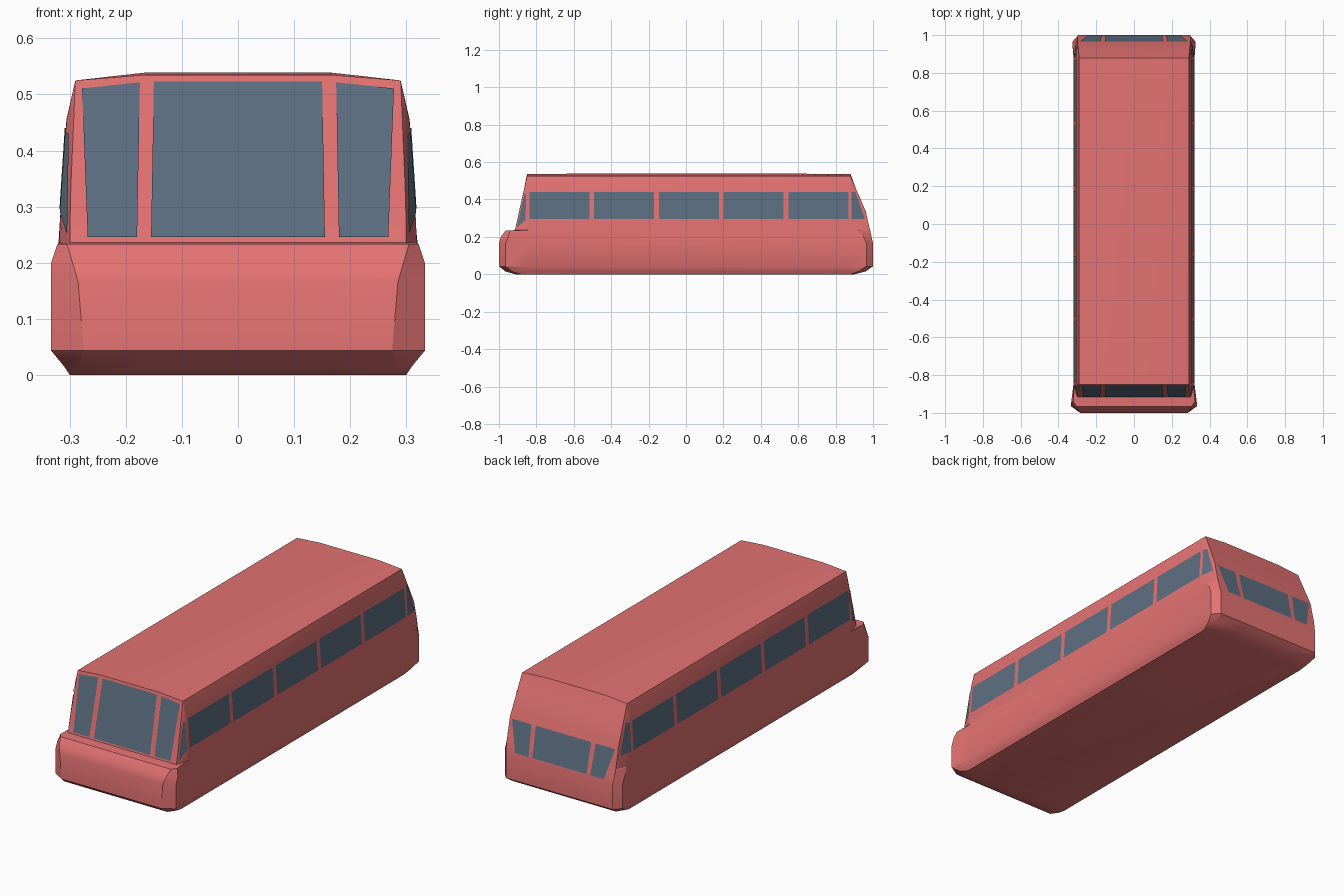
import bpy
import bmesh
import math
from mathutils import Vector

cube = bpy.data.objects.get("Cube")
if cube:
    bpy.data.objects.remove(cube, do_unlink=True)


def make_material(name, colour):
    material = bpy.data.materials.new(name)
    material.use_nodes = True
    material.diffuse_color = (*colour, 1)
    shader = material.node_tree.nodes["Principled BSDF"]
    shader.inputs["Base Color"].default_value = (*colour, 1)
    shader.inputs["Roughness"].default_value = 0.7
    return material


coral_red = make_material("coral_red_paint", (0.78, 0.17, 0.17))
blue_grey = make_material("blue_grey_glass", (0.11, 0.16, 0.22))


def add_object(name, bm, material):
    mesh = bpy.data.meshes.new(name)
    bm.to_mesh(mesh)
    bm.free()
    mesh.materials.append(material)
    obj = bpy.data.objects.new(name, mesh)
    bpy.context.collection.objects.link(obj)
    return obj


# Body levels: height, front edge, front corner, side width, rear corner, rear edge
LEVELS = [
    (0.0, (0.27, -0.91), (0.30, -0.88), 0.30, (0.30, 0.88), (0.27, 0.90)),
    (0.015, (0.285, -0.965), (0.31, -0.93), 0.308, (0.31, 0.92), (0.285, 0.96)),
    (0.043, (0.275, -1), (0.333, -0.965), 0.32, (0.326, 0.965), (0.295, 1)),
    (0.165, (0.285, -1), (0.333, -0.965), 0.32, (0.326, 0.965), (0.295, 1)),
    (0.2, (0.295, -0.99), (0.333, -0.95), 0.32, (0.326, 0.95), (0.298, 0.992)),
    (0.233, (0.305, -0.965), (0.322, -0.94), 0.319, (0.321, 0.93), (0.30, 0.985)),
    (0.236, (0.30, -0.915), (0.316, -0.865), 0.319, (0.32, 0.92), (0.30, 0.984)),
    (0.3, (0.299, -0.90), (0.314, -0.856), 0.316, (0.314, 0.89), (0.30, 0.969)),
    (0.335, (0.298, -0.893), (0.312, -0.855), 0.314, (0.312, 0.89), (0.299, 0.962)),
    (0.455, (0.293, -0.866), (0.305, -0.852), 0.306, (0.304, 0.885), (0.293, 0.91)),
    (0.525, (0.29, -0.85), (0.29, -0.848), 0.29, (0.29, 0.878), (0.29, 0.88)),
]
INNER = 0.165        # where the front, rear and roof panels change direction
CROWN = 0.535        # height of the middle roof panel


def level_ring(bm, level):
    z, front, front_corner, width, rear_corner, rear = level
    inner_z = CROWN if level is LEVELS[-1] else z
    half = [(INNER, front[1], inner_z), (*front, z), (*front_corner, z),
            (width, -0.845, z), (width, 0.875, z),
            (*rear_corner, z), (*rear, z), (INNER, rear[1], inner_z)]
    other = [(-x, y, h) for x, y, h in reversed(half)]
    return [bm.verts.new(point) for point in half + other]


def build_body():
    bm = bmesh.new()
    rings = [level_ring(bm, level) for level in LEVELS]
    count = len(rings[0])
    for low, high in zip(rings, rings[1:]):
        for i in range(count):
            j = (i + 1) % count
            bm.faces.new((low[i], low[j], high[j], high[i]))
    bm.faces.new(list(reversed(rings[0])))

    # Roof with a slightly raised middle
    rows = []
    for y, rise in ((-0.85, 0), (-0.53, 0.004), (0.53, 0.004), (0.88, 0)):
        rows.append([bm.verts.new((x, y, z)) for x, z in (
            (-0.29, 0.525), (-INNER, CROWN + rise),
            (INNER, CROWN + rise), (0.29, 0.525))])
    for near, far in zip(rows, rows[1:]):
        for i in range(3):
            bm.faces.new((near[i], near[i + 1], far[i + 1], far[i]))
    bmesh.ops.remove_doubles(bm, verts=bm.verts, dist=0.0005)
    body = add_object("bus_body", bm, coral_red)
    bpy.context.view_layer.objects.active = body
    body.select_set(True)
    bpy.ops.object.shade_smooth_by_angle(angle=math.radians(25))
    body.select_set(False)


def window(name, corners, outward):
    # Glass pane lifted just clear of the body
    points = [Vector(c) for c in corners]
    normal = (points[2] - points[0]).cross(points[3] - points[1]).normalized()
    if normal.dot(Vector(outward)) < 0:
        points.reverse()
        normal.negate()
    bm = bmesh.new()
    bm.faces.new([bm.verts.new(p + normal * 0.003) for p in points])
    add_object(name, bm, blue_grey)


def window_pair(name, corners, outward):
    for side, sign in (("left", 1), ("right", -1)):
        window(side + "_" + name, [(sign * x, y, z) for x, y, z in corners],
               (sign * outward[0], outward[1], 0))


def on_front(x, z):
    return (x, -0.915 + (z - 0.236) * 0.225, z)


def on_rear(x, z):
    return (x, 1 - (z - 0.165) * 0.2235, z)


build_body()

# Windscreen
FRONT, REAR, SIDE = (0, -1), (0, 1), (1, 0)
window("windscreen", [on_front(x, z) for x, z in (
    (-0.155, 0.245), (0.155, 0.245), (0.15, 0.522), (-0.15, 0.522))], (0, -1, 0))
window_pair("windscreen_side", [on_front(x, z) for x, z in (
    (0.18, 0.245), (0.268, 0.245), (0.278, 0.51), (0.175, 0.521))], FRONT)

# Rear windows
window("rear_window", [on_rear(x, z) for x, z in (
    (-0.15, 0.18), (0.15, 0.18), (0.153, 0.328), (-0.153, 0.328))], (0, 1, 0))
window_pair("rear_side_window", [on_rear(x, z) for x, z in (
    (0.17, 0.18), (0.245, 0.18), (0.285, 0.328), (0.178, 0.328))], REAR)

# Passenger windows
for n in range(5):
    start = -0.837 + n * 0.346
    end = start + 0.321
    window_pair("passenger_window_" + str(n + 1), [
        (0.3163, start, 0.295), (0.3163, end, 0.295),
        (0.307, end, 0.44), (0.307, start, 0.44)], SIDE)

# Tapered quarter windows at the corners
window_pair("front_quarter_window", [
    (0.302, -0.903, 0.25), (0.315, -0.856, 0.29),
    (0.3055, -0.855, 0.43), (0.299, -0.863, 0.43)], SIDE)
window_pair("rear_quarter_window", [
    (0.3155, 0.885, 0.295), (0.3035, 0.955, 0.297),
    (0.298, 0.905, 0.44), (0.306, 0.885, 0.44)], SIDE)
